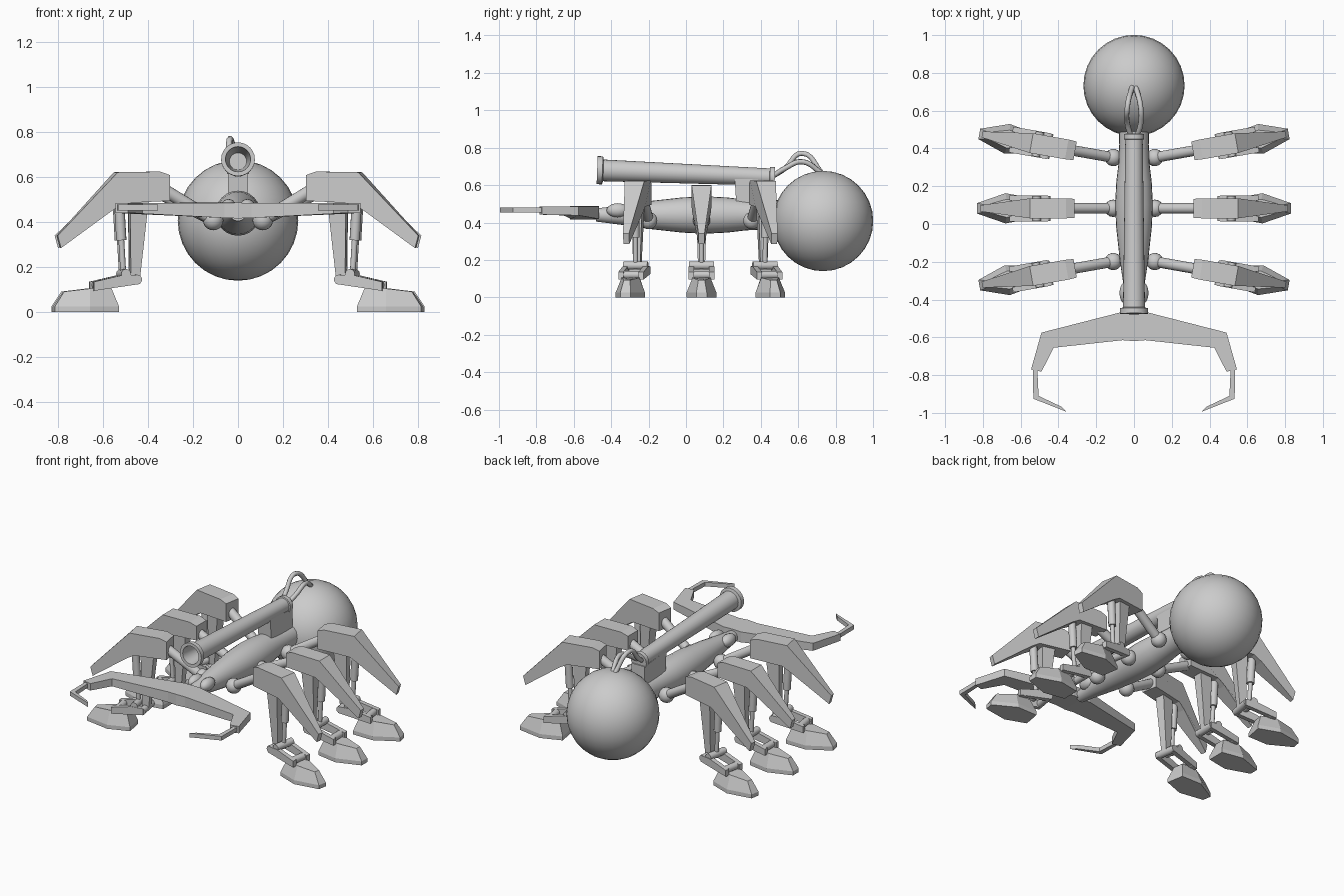
import bpy, bmesh, math
from mathutils import Matrix, Vector

if "Cube" in bpy.data.objects:
    bpy.data.objects.remove(bpy.data.objects["Cube"], do_unlink=True)


def finish(name, bm, smooth=False, mirror=False, mat=None):
    bmesh.ops.recalc_face_normals(bm, faces=bm.faces)
    if mat:
        bm.transform(mat)
    me = bpy.data.meshes.new(name)
    bm.to_mesh(me)
    bm.free()
    ob = bpy.data.objects.new(name, me)
    bpy.context.collection.objects.link(ob)
    if mirror:
        ob.modifiers.new("Mirror", "MIRROR").use_axis[0] = True
    if smooth:
        bpy.ops.object.select_all(action="DESELECT")
        ob.select_set(True)
        bpy.context.view_layer.objects.active = ob
        bpy.ops.object.shade_smooth_by_angle(angle=math.radians(40))
    return ob


def loft(name, rings, **opts):
    """Skin a row of equal-sized rings and cap both ends."""
    bm = bmesh.new()
    rows = [[bm.verts.new(p) for p in ring] for ring in rings]
    n = len(rows[0])
    for a, b in zip(rows, rows[1:]):
        for i in range(n):
            j = (i + 1) % n
            bm.faces.new((a[i], a[j], b[j], b[i]))
    bm.faces.new(rows[0])
    bm.faces.new(rows[-1])
    return finish(name, bm, **opts)


def tube(name, p, q, profile, sides=16, **opts):
    """Turned shape along p-q; profile is (fraction along, radius)."""
    p, q = Vector(p), Vector(q)
    rot = (q - p).to_track_quat("Z", "Y")
    rings = []
    for t, r in profile:
        rings.append([p.lerp(q, t) + rot @ Vector((r * math.cos(a), r * math.sin(a), 0))
                      for a in (math.tau * i / sides for i in range(sides))])
    return loft(name, rings, smooth=True, **opts)


def ball(name, centre, radii, u=16, v=10, mirror=False, mat=None):
    bm = bmesh.new()
    bmesh.ops.create_uvsphere(bm, u_segments=u, v_segments=v, radius=1)
    bm.transform(Matrix.Translation(centre) @ Matrix.Diagonal((*radii, 1)))
    return finish(name, bm, smooth=True, mirror=mirror, mat=mat)


def side_plate(name, pts, shift=0, **opts):
    """Plate from (x, z, half width) points, extruded along y."""
    rings = [[(x, shift + s * w, z) for x, z, w in pts] for s in (-1, 1)]
    return loft(name, rings, **opts)


def flat_plate(name, pts, **opts):
    """Plate from (x, y, z, half thickness) points."""
    rings = [[(x, y, z + s * h) for x, y, z, h in pts] for s in (-1, 1)]
    return loft(name, rings, **opts)


# Abdomen and body
ball("abdomen", (0, 0.733, 0.408), (0.268,) * 3, 32, 16)
body = [(-0.48, 0.035), (-0.34, 0.053), (-0.2, 0.074), (-0.02, 0.094), (0.1, 0.1),
        (0.22, 0.094), (0.32, 0.082), (0.42, 0.078), (0.52, 0.08)]
tube("body", (0, 0, 0.44), (0, 1, 0.44), body, 24)
ball("eye", (0.042, -0.365, 0.465), (0.035, 0.06, 0.038), mirror=True)

# Cannon with a hollow muzzle, rear collar, mount and hoses
barrel = [(0.25, 0.038), (0.0, 0.056), (0, 0.075), (0.03, 0.075), (0.035, 0.058),
          (0.97, 0.046), (0.972, 0.054), (1, 0.054)]
tube("cannon", (0, -0.475, 0.68), (0, 0.475, 0.642), barrel, 24)
mount = [(0.27, 0.48), (0.48, 0.48), (0.48, 0.62), (0.26, 0.64)]
side_plate("cannon_mount", [(y, z, 0.045) for y, z in mount],
           mat=Matrix.Rotation(math.pi / 2, 4, "Z"))
for side, peak in ((-1, 0.77), (1, 0.725)):
    cu = bpy.data.curves.new("hose", "CURVE")
    cu.dimensions = "3D"
    cu.bevel_depth = 0.014
    cu.bevel_resolution = 2
    cu.resolution_u = 6
    sp = cu.splines.new("BEZIER")
    path = [(0.015, 0.46, 0.645), (0.035, 0.53, 0.69), (0.035, 0.62, peak), (0.008, 0.73, 0.66)]
    sp.bezier_points.add(len(path) - 1)
    for bp, (x, y, z) in zip(sp.bezier_points, path):
        bp.co = (side * x, y, z)
        bp.handle_left_type = bp.handle_right_type = "AUTO"
    bpy.context.collection.objects.link(bpy.data.objects.new("hose", cu))

# Pincers
flat_plate("pincer_arm", [
    (0, -0.465, 0.452, 0.035), (0.06, -0.465, 0.452, 0.033), (0.49, -0.575, 0.462, 0.024),
    (0.545, -0.77, 0.464, 0.022), (0.49, -0.782, 0.464, 0.022), (0.425, -0.655, 0.462, 0.024),
    (0.06, -0.615, 0.452, 0.033), (0, -0.62, 0.452, 0.035)], mirror=True)
flat_plate("pincer_claw", [(x, y, 0.466, 0.013) for x, y in (
    (0.535, -0.76), (0.533, -0.925), (0.355, -0.995), (0.385, -0.967),
    (0.505, -0.91), (0.512, -0.765))], mirror=True)


def leg(label, y, angle, drop):
    """One leg pair; local x runs outward from the hip."""
    hip = Matrix.Translation((0.1, y, 0))
    opts = dict(mirror=True,
                mat=hip @ Matrix.Rotation(math.radians(angle), 4, "Z") @ Matrix.Translation((-0.1, 0, 0)))
    ball(label + "_hip", (0.11, 0, 0.41), (0.046,) * 3, **opts)
    tube(label + "_arm", (0.11, 0, 0.41), (0.36, 0, 0.56 - drop), [(0, 0.028), (1, 0.028)], **opts)
    side_plate(label + "_armour", [
        (0.315, 0.61 - drop, 0.05), (0.36, 0.625 - drop, 0.053), (0.55, 0.622 - drop, 0.053),
        (0.815, 0.34, 0.016), (0.80, 0.285, 0.016), (0.57, 0.455, 0.05), (0.52, 0.485, 0.053),
        (0.315, 0.495, 0.05)], **opts)
    # Shin and piston
    side_plate(label + "_shin", [
        (0.405, 0.51, 0.03), (0.49, 0.51, 0.03), (0.485, 0.14, 0.018), (0.445, 0.14, 0.018)], **opts)
    tube(label + "_piston", (0.535, 0, 0.49), (0.515, 0, 0.15),
         [(0, 0.023), (0.5, 0.023), (0.5, 0.013), (1, 0.013)], 12, **opts)
    # Ankle pins and paired links
    for x, z in ((0.465, 0.145), (0.515, 0.17), (0.63, 0.12)):
        tube(label + "_ankle_pin", (x, -0.066, z), (x, 0.066, z), [(0, 0.022), (1, 0.022)], 12, **opts)
    for s in (-1, 1):
        side_plate(label + "_ankle_link", [
            (0.455, 0.165, 0.014), (0.53, 0.165, 0.014), (0.66, 0.135, 0.014),
            (0.66, 0.095, 0.014), (0.455, 0.125, 0.014)], shift=s * 0.055, **opts)
    # Foot
    half = [(0.545, 0.055), (0.68, 0.08), (0.83, 0.028)]
    outline = half + [(x, -w) for x, w in reversed(half)]
    rings = [[(x, w, 0.0) for x, w in outline], [(x, w, 0.025) for x, w in outline],
             [(0.66 + (x - 0.66) * 0.74, w * 0.6, 0.105 - 0.09 * max(0, x - 0.68))
              for x, w in outline]]
    loft(label + "_foot", rings, **opts)


leg("front_leg", -0.197, -10, 0)
leg("middle_leg", 0.083, 0, 0.025)
leg("rear_leg", 0.35, 10, 0)
